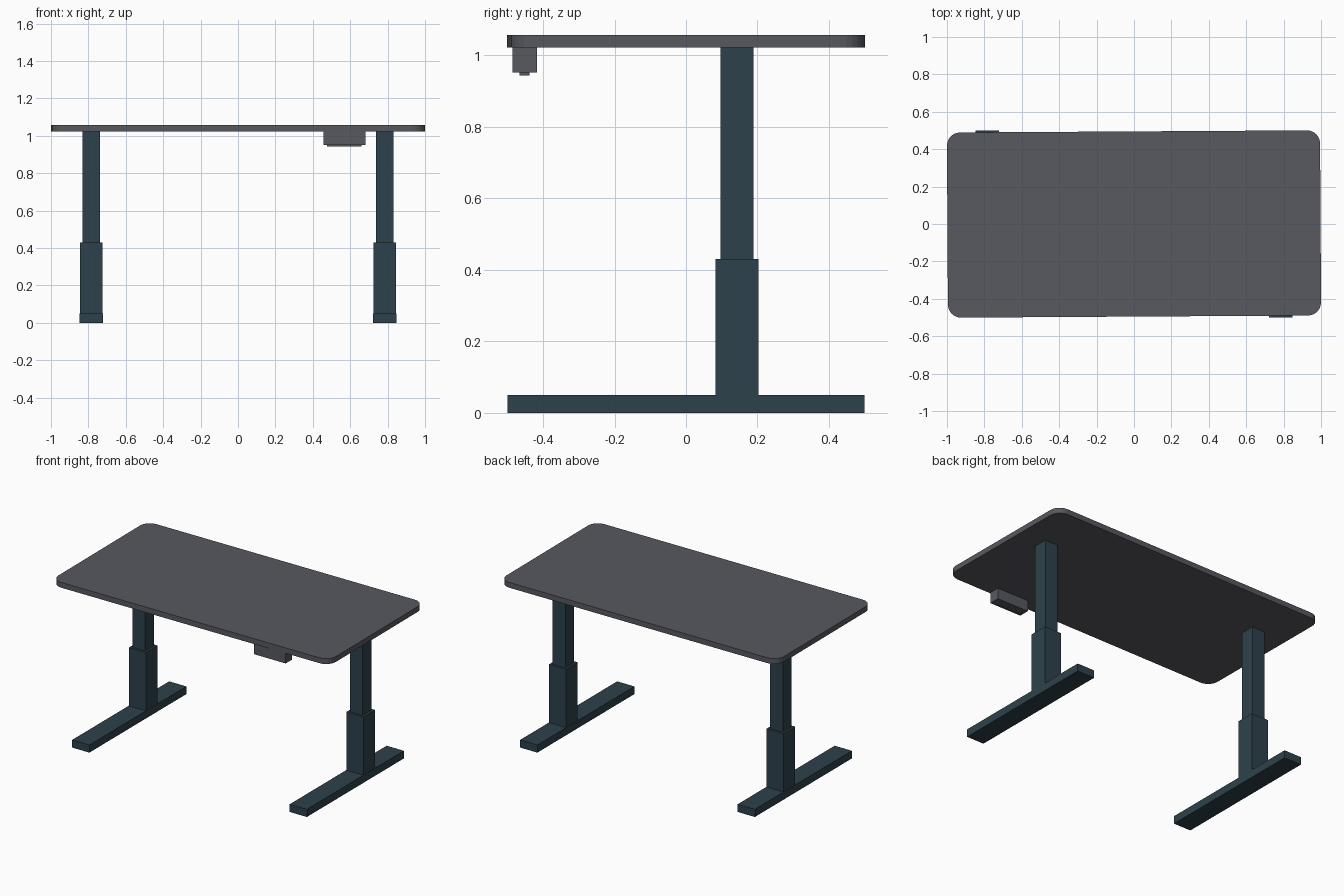
import bpy, bmesh, math
from mathutils import Vector

if "Cube" in bpy.data.objects:
    bpy.data.objects.remove(bpy.data.objects["Cube"])


def material(name, rgb):
    m = bpy.data.materials.new(name)
    m.diffuse_color = (*rgb, 1)
    m.use_nodes = True
    m.node_tree.nodes["Principled BSDF"].inputs["Base Color"].default_value = m.diffuse_color
    return m


GREY = material("charcoal grey", (0.096, 0.100, 0.118))
TEAL = material("dark slate teal", (0.027, 0.053, 0.070))


def box(name, lo, hi, mat, corner=0.0, segments=6):
    """Box between two corners, optionally with rounded vertical edges."""
    lo, hi = Vector(lo), Vector(hi)
    bm = bmesh.new()
    bmesh.ops.create_cube(bm, size=1)
    bmesh.ops.scale(bm, vec=hi - lo, verts=bm.verts)
    if corner:
        upright = [e for e in bm.edges
                   if abs(e.verts[0].co.z - e.verts[1].co.z) > 1e-4]
        bmesh.ops.bevel(bm, geom=upright, offset=corner, segments=segments,
                        profile=0.5, affect='EDGES')
    mesh = bpy.data.meshes.new(name)
    bm.to_mesh(mesh)
    bm.free()
    obj = bpy.data.objects.new(name, mesh)
    obj.location = (lo + hi) / 2
    mesh.materials.append(mat)
    bpy.context.collection.objects.link(obj)
    return obj


# Desktop: rounded slab, very slightly turned on its legs
top = box("desktop", (-0.9975, -0.495, 1.022), (0.9975, 0.495, 1.057), GREY, corner=0.07)
top.rotation_euler.z = 0.006

# Two lifting legs, each a foot bar, outer sleeve and inner column
LEG_Y = 0.143
for side, x in (("left", -0.785), ("right", 0.785)):
    box(side + "_foot", (x - 0.062, -0.5, 0), (x + 0.062, 0.5, 0.05), TEAL)
    box(side + "_outer_leg", (x - 0.061, LEG_Y - 0.06, 0.049),
        (x + 0.061, LEG_Y + 0.06, 0.43), TEAL)
    box(side + "_inner_leg", (x - 0.046, LEG_Y - 0.046, 0.42),
        (x + 0.046, LEG_Y + 0.046, 1.023), TEAL)

# Control box under the front edge with a thin plate below
box("control_box", (0.456, -0.485, 0.952), (0.683, -0.417, 1.023), GREY)
box("control_plate", (0.477, -0.466, 0.944), (0.661, -0.438, 0.953), GREY)
